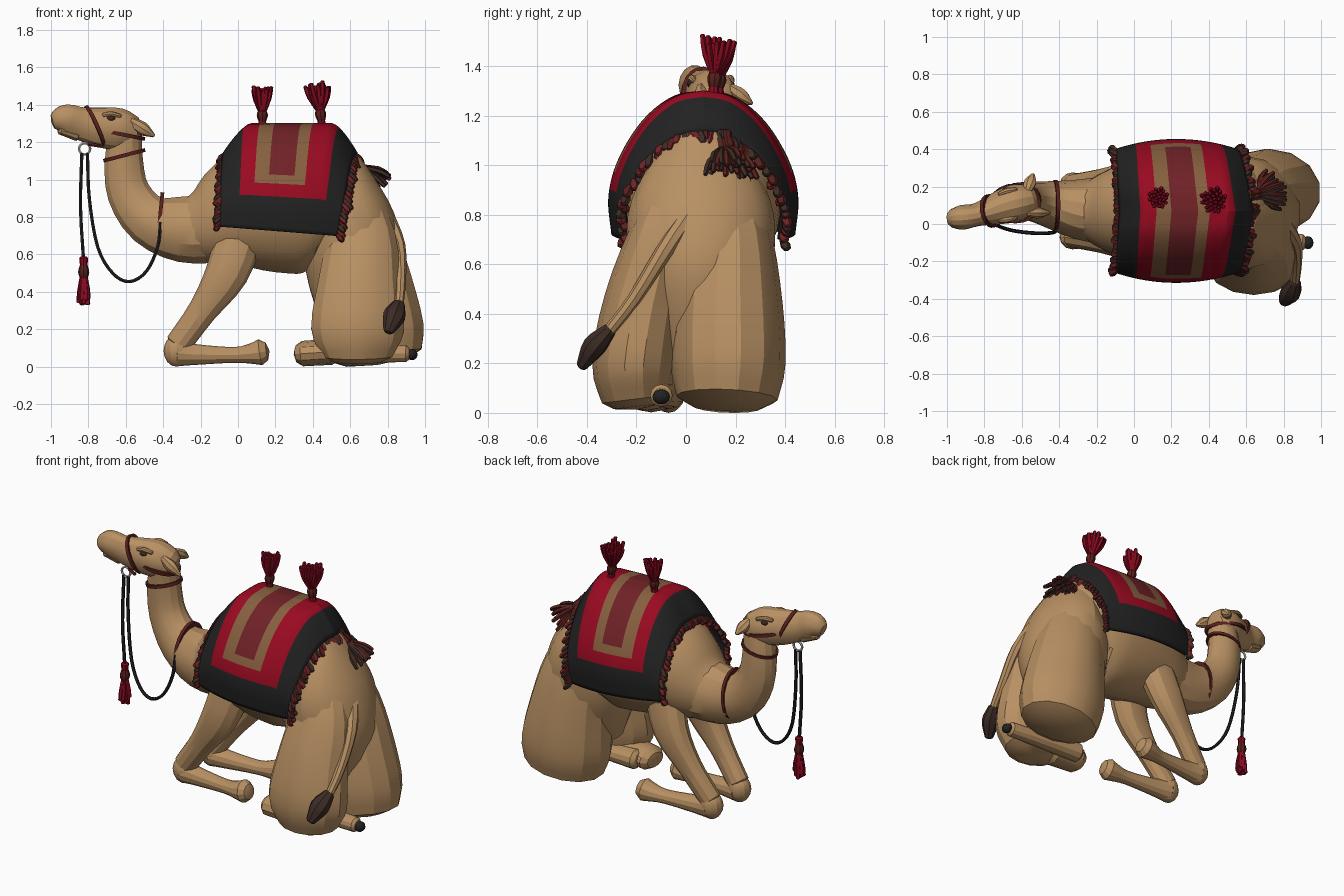
import bpy, bmesh, math, random
from mathutils import Vector

random.seed(4)
cube = bpy.data.objects.get("Cube")
if cube:
    bpy.data.objects.remove(cube)

MID = .07  # the body's centre line in y


def material(name, r, g, b):
    m = bpy.data.materials.new(name)
    m.use_nodes = True
    m.diffuse_color = (r, g, b, 1)
    m.node_tree.nodes["Principled BSDF"].inputs["Base Color"].default_value = (r, g, b, 1)
    m.node_tree.nodes["Principled BSDF"].inputs["Roughness"].default_value = .8
    return m


hide = material("tan hide", .48, .28, .125)
red = material("bright red", .32, .003, .015)
deep_red = material("deep red", .25, .003, .014)
maroon = material("maroon", .16, .016, .02)
stripe = material("brown stripe", .24, .115, .05)
black = material("black", .016, .016, .017)
leather = material("red brown leather", .095, .014, .012)
hair = material("dark brown hair", .045, .024, .018)
metal = material("pale metal", .6, .6, .58)


def finish(name, bm, *mats, angle=24):
    bmesh.ops.recalc_face_normals(bm, faces=bm.faces)
    mesh = bpy.data.meshes.new(name)
    bm.to_mesh(mesh)
    bm.free()
    for m in mats:
        mesh.materials.append(m)
    ob = bpy.data.objects.new(name, mesh)
    bpy.context.collection.objects.link(ob)
    bpy.ops.object.select_all(action='DESELECT')
    ob.select_set(True)
    bpy.context.view_layer.objects.active = ob
    bpy.ops.object.shade_smooth_by_angle(angle=math.radians(angle))
    return ob


def spline(pts, steps):
    """Smooth path through points of any dimension."""
    p = [Vector(q) for q in pts]
    p = [p[0] * 2 - p[1]] + p + [p[-1] * 2 - p[-2]]
    out = []
    for a, b, c, d in zip(p, p[1:], p[2:], p[3:]):
        for k in range(steps):
            t = k / steps
            out.append(b + (c - a) * (t / 2) + (a * 2 - b * 5 + c * 4 - d) * (t * t / 2)
                       + (b * 3 - a - c * 3 + d) * (t ** 3 / 2))
    return out + [p[-2]]


def tube(bm, pts, sides=12, steps=3, cap=.5, mat=0):
    """Loft ellipses; each point is x, y, z, half width in y, half depth."""
    path = spline(pts, steps)
    rings = []

    def ring(c, t, a, b):
        ref = Vector((0, 1, 0)) if abs(t.y) < .95 else Vector((1, 0, 0))
        side = (ref - t * ref.dot(t)).normalized()
        up = t.cross(side)
        turn = [2 * math.pi * k / sides for k in range(sides)]
        rings.append([bm.verts.new(c + side * a * math.cos(w) + up * b * math.sin(w)) for w in turn])

    ends = []
    for i, q in enumerate(path):
        c, a, b = Vector(q[:3]), q[3], q[4]
        t = Vector((path[min(i + 1, len(path) - 1)] - path[max(i - 1, 0)])[:3]).normalized()
        bulge = t * min(a, b) * cap
        if i == 0 and cap:
            ends.append(c - bulge)
            ring(c - bulge * .7, t, a * .68, b * .68)
        ring(c, t, a, b)
        if i == len(path) - 1 and cap:
            ring(c + bulge * .7, t, a * .68, b * .68)
            ends.append(c + bulge)
    faces = []
    for r, s in zip(rings, rings[1:]):
        faces += [bm.faces.new((r[k], r[k - 1], s[k - 1], s[k])) for k in range(sides)]
    for r, end in zip((rings[0], rings[-1]), ends or (None, None)):
        if end is None:
            faces.append(bm.faces.new(r))
        else:
            tip = bm.verts.new(end)
            faces += [bm.faces.new((r[k], r[k - 1], tip)) for k in range(sides)]
    for f in faces:
        f.material_index = mat


def part(name, mat, pts, **kw):
    bm = bmesh.new()
    tube(bm, pts, **kw)
    return finish(name, bm, mat)


def ball(name, mat, at, size):
    bm = bmesh.new()
    bmesh.ops.create_uvsphere(bm, u_segments=12, v_segments=8, radius=1)
    for v in bm.verts:
        v.co = Vector(at) + Vector([a * b for a, b in zip(v.co, size)])
    return finish(name, bm, mat)


# Torso, rump, neck and head
part("torso", hide, [(-.28, MID, .74, .14, .15), (-.15, MID, .76, .215, .23), (.05, MID, .83, .285, .33),
                     (.3, MID, .87, .32, .38), (.48, MID, .85, .3, .34), (.58, MID, .8, .25, .26)], sides=18, cap=.2)
part("rump", hide, [(.57, .06, 1.1, .13, .09), (.59, .06, .97, .23, .155), (.61, .06, .8, .295, .23),
                    (.62, .06, .6, .29, .27), (.62, .05, .42, .24, .24), (.62, .03, .25, .15, .18)], sides=18, cap=.3)
part("neck", hide, [(-.6, .12, 1.24, .085, .09), (-.61, .13, 1.1, .09, .105), (-.585, .13, .93, .095, .118),
                    (-.475, .11, .785, .12, .14), (-.3, .08, .735, .16, .18), (-.1, MID, .74, .19, .19)], sides=14)
part("head", hide, [(-.975, .03, 1.315, .05, .055), (-.92, .035, 1.325, .066, .08), (-.84, .05, 1.3, .062, .09),
                    (-.74, .08, 1.28, .085, .108), (-.64, .11, 1.27, .1, .115), (-.56, .13, 1.25, .085, .09)], sides=14)
part("lower_lip", hide, [(-.95, .032, 1.265, .04, .025), (-.86, .05, 1.24, .045, .035)], sides=10)

for s, label in ((-1, "right"), (1, "left")):
    # Face details
    ball(label + "_eye", hair, (-.68, .1 + s * .083, 1.328), (.024, .013, .014))
    part(label + "_brow", hide, [(-.72, .09 + s * .07, 1.345, .012, .012), (-.68, .1 + s * .077, 1.352, .016, .014),
                                 (-.63, .11 + s * .075, 1.34, .012, .012)], sides=8)
    tip = (-.45, .06, 1.235) if s < 0 else (-.54, .265, 1.25)
    root = Vector((-.57, .12 + s * .06, 1.31))
    half = root.lerp(Vector(tip), .5)
    part(label + "_ear", hide, [(*root, .02, .025), (*half, .03, .036), (*tip, .008, .01)], sides=8)

    # Folded front legs
    part(label + "_front_upper_leg", hide,
         [(.02, MID + s * .12, .74, .1, .13), (-.06, MID + s * .165, .5, .085, .115),
          (-.19, MID + s * .16, .3, .062, .078), (-.32, MID + s * .14, .12, .058, .07)])
    ball(label + "_front_knee", hide, (-.328, MID + s * .14, .085), (.07, .066, .085))
    part(label + "_front_lower_leg", hide,
         [(-.32, MID + s * .14, .072, .065, .07), (-.22, MID + s * .145, .065, .052, .055),
          (-.02, MID + s * .16, .063, .044, .042), (.07, MID + s * .17, .07, .058, .055),
          (.12, MID + s * .175, .077, .066, .07)], cap=.75)

# Hind haunches, the left one set further back, and the tucked shin
part("right_haunch", hide, [(.64, -.2, .055, .14, .19), (.64, -.21, .2, .17, .255), (.65, -.17, .45, .16, .225),
                            (.66, -.1, .7, .135, .185), (.62, -.01, .95, .1, .1)], sides=14, cap=.3)
part("left_haunch", hide, [(.74, .165, .06, .205, .25), (.72, .17, .2, .232, .28), (.685, .17, .45, .22, .25),
                           (.64, .175, .7, .175, .205), (.6, .14, .95, .12, .115)], sides=14, cap=.25)
part("right_hind_shin", hide, [(.4, -.07, .075, .065, .06), (.65, -.08, .07, .055, .05), (.9, -.1, .07, .045, .045)])
part("right_hind_knee", hide, [(.345, -.14, .07, .1, .068), (.5, -.16, .08, .11, .07)], cap=.7)
ball("right_hind_hoof", black, (.93, -.1, .065), (.03, .035, .03))

# Tail
part("tail", hide, [(.79, .03, .82, .04, .04), (.86, -.09, .65, .035, .035), (.87, -.21, .46, .028, .028),
                    (.86, -.32, .32, .024, .024)], sides=8)
part("tail_tuft", hair, [(.86, -.31, .335, .03, .035), (.835, -.37, .27, .048, .06),
                         (.805, -.42, .19, .024, .03)], sides=8)

# Draped cloth
arc = spline([(0, 1.29), (.12, 1.262), (.24, 1.16), (.335, 1), (.372, .85), (.36, .7)], 6)


def drape(u, v):
    w = abs(v)
    k = min(w, .9999) * (len(arc) - 1)
    dy, z = arc[int(k)].lerp(arc[int(k) + 1], k % 1)
    edge = max(0, (.2 - u) / .2, (u - .82) / .18) ** 1.4
    x = (-.07 - .03 * w) + u * (.7 - .07 * w)
    y = MID + math.copysign(dy, v) * (1 - .14 * (2 * u - 1) ** 2)
    return Vector((x, y, .7 + (z - .7) * (1 - .26 * edge) + .05 * (1 - u) * w))


NU, NV = 44, 64
bm = bmesh.new()
grid = [[bm.verts.new(drape(i / NU, 2 * j / NV - 1)) for j in range(NV + 1)] for i in range(NU + 1)]
for i in range(NU):
    for j in range(NV):
        f = bm.faces.new((grid[i][j], grid[i + 1][j], grid[i + 1][j + 1], grid[i][j + 1]))
        u, w = (i + .5) / NU, abs((2 * j + 1) / NV - 1)
        bands = ((.38, .59, .58), (.27, .69, .67), (.17, .86, .75))
        inside = [lo < u < hi and w < end for lo, hi, end in bands]
        f.material_index = inside.index(True) if any(inside) else 3
cloth = finish("saddle_cloth", bm, maroon, stripe, red, black)
solid = cloth.modifiers.new("thickness", 'SOLIDIFY')
solid.thickness, solid.offset = .024, 0

# Fringes along the front and back edges
for u, way, name, reach in ((0, -.6, "front_fringe", .055), (1, .55, "back_fringe", .07)):
    bm = bmesh.new()
    for k in range(48):
        v = 1.98 * k / 47 - .99
        p = drape(u, v) + Vector((0, v * .006, 0))
        d = Vector((way, v * .08 + random.uniform(-.3, .3), -.6))
        q = p + d * reach * random.uniform(.7, 1.15)
        tube(bm, [(*p, .012, .012), (*p.lerp(q, .6), .022, .018), (*q, .016, .012)],
             sides=5, steps=1, cap=.3, mat=k % 3)
    finish(name, bm, leather, maroon, hair)


def tassel(name, base, way, length, spread, mat, knot=.03, strands=30):
    base, way = Vector(base), Vector(way).normalized()
    side = way.orthogonal().normalized()
    other = way.cross(side)
    bm = bmesh.new()
    k1, k2 = base + way * length * .15, base + way * length * .45
    tube(bm, [(*base, .024, .024), (*k1, .02, .02)], sides=8, steps=1)
    tube(bm, [(*k1, knot * .7, knot * .7), (*k1.lerp(k2, .5), knot, knot), (*k2, knot * .6, knot * .6)], sides=8, mat=1)
    for i in range(strands):
        w, r = i * 2.4, spread * math.sqrt((i + .5) / strands)
        out = side * math.cos(w) + other * math.sin(w)
        end = base + way * length * random.uniform(.82, 1) + out * r
        tube(bm, [(*(k2 - way * .02 + out * .012), .009, .009), (*(k2.lerp(end, .5) + out * r * .25), .014, .014),
                  (*end, .011, .011)], sides=5, steps=2)
    finish(name, bm, mat, leather)


tassel("front_top_tassel", (.13, .13, 1.28), (0, .05, 1), .22, .055, deep_red)
tassel("back_top_tassel", (.45, .11, 1.28), (-.12, .08, 1), .24, .072, deep_red)
tassel("lead_tassel", (-.825, .04, .58), (0, 0, -1), .25, .03, deep_red)
tassel("rump_tassel", (.61, .14, 1.13), (.6, .12, -.8), .23, .11, hair)
tassel("rump_tassel_lining", (.61, .16, 1.13), (.58, .12, -.8), .22, .11, leather)


# Bridle and collar bands
def band(name, centre, axis, a, b):
    c, n = Vector(centre), Vector(axis).normalized() * .01
    part(name, leather, [(*(c - n), a, b), (*(c + n), a, b)], sides=20, steps=1, cap=0)


band("noseband", (-.765, .07, 1.285), (.91, .15, .41), .09, .12)
band("cheek_strap", (-.635, .11, 1.245), (.2, 0, 1), .107, .14)
band("throat_strap", (-.608, .125, 1.13), (-.26, 0, 1), .098, .115)
band("neck_collar", (-.42, .1, .77), (1, 0, -.1), .135, .163)
part("chin_strap", leather, [(-.74, .02, 1.18, .01, .01), (-.8, .045, 1.19, .01, .01)], sides=6)

# Lead ring and ropes
turns = [2 * math.pi * k / 16 for k in range(17)]
part("lead_ring", metal, [(-.82 + .03 * math.cos(w), .045, 1.165 + .03 * math.sin(w), .007, .007) for w in turns],
     sides=6, steps=1)
part("hanging_rope", black, [(*p, .01, .01) for p in ((-.835, .045, 1.14), (-.842, .04, .85), (-.825, .04, .56))], sides=6)
loop = ((-.805, .045, 1.14), (-.795, .03, .9), (-.75, 0, .64), (-.67, -.03, .5), (-.58, -.045, .455),
        (-.49, -.05, .51), (-.43, -.045, .64), (-.415, -.035, .77))
part("lead_rope", black, [(*p, .01, .01) for p in loop], sides=6, steps=4)
